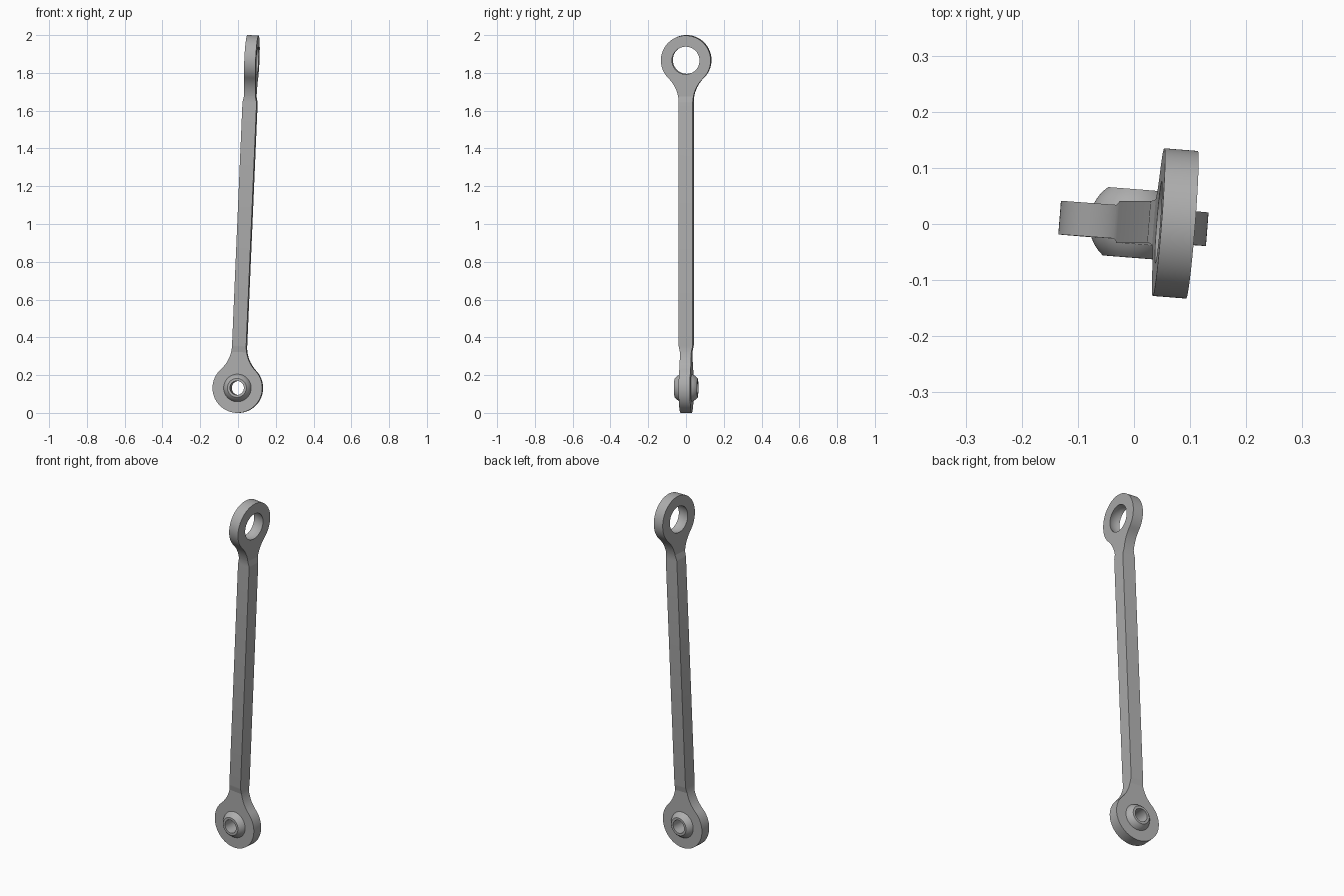
import bpy, bmesh
from math import pi, sin, cos, sqrt, atan2, radians
from mathutils import Matrix, Vector

cube = bpy.data.objects.get("Cube")
if cube:
    bpy.data.objects.remove(cube)

EYE_R, EYE_T = 0.132, 0.030      # eye outer radius, half thickness
BORE_R, BALL_R = 0.073, 0.079    # bore at the faces, ball radius
ROD, NECK, END = 0.0375, 0.19, 0.225   # rod half width, taper start and end
FILLET = (ROD**2 + END**2 - EYE_R**2) / (2 * (EYE_R - ROD))

steel = bpy.data.materials.new("grey steel")
steel.use_nodes = True
steel.diffuse_color = (0.42, 0.42, 0.42, 1)
steel.node_tree.nodes["Principled BSDF"].inputs["Base Color"].default_value = steel.diffuse_color

# Link frame: lower eye centre at the origin, upper eye along the leaning z axis
low, high = Vector((-0.001, 0.001, 0.132)), Vector((0.0735, 0.001, 1.867))
LENGTH = (high - low).length
lean = atan2(high.x - low.x, high.z - low.z)
frame = Matrix.Translation(low) @ Matrix.Rotation(lean, 4, 'Y') @ Matrix.Rotation(radians(-4.5), 4, 'Z')
upper = Matrix.Translation((0, 0, LENGTH)) @ Matrix.Rotation(pi / 2, 4, 'Z') @ Matrix.Rotation(pi, 4, 'Y')


def loft(name, loops, place, closed=False):
    """Bridge equal loops of points; cap the ends or close the chain."""
    bm = bmesh.new()
    rows = [[bm.verts.new(p) for p in loop] for loop in loops]
    pairs = list(zip(rows, rows[1:]))
    if closed:
        pairs.append((rows[-1], rows[0]))
    else:
        bm.faces.new(rows[0])
        bm.faces.new(rows[-1])
    n = len(rows[0])
    for a, b in pairs:
        for i in range(n):
            j = (i + 1) % n
            bm.faces.new((a[i], a[j], b[j], b[i]))
    bmesh.ops.recalc_face_normals(bm, faces=bm.faces)
    mesh = bpy.data.meshes.new(name)
    bm.to_mesh(mesh)
    bm.free()
    mesh.materials.append(steel)
    obj = bpy.data.objects.new(name, mesh)
    obj.matrix_world = frame @ place
    bpy.context.collection.objects.link(obj)
    bpy.ops.object.select_all(action='DESELECT')
    obj.select_set(True)
    bpy.context.view_layer.objects.active = obj
    bpy.ops.object.shade_smooth_by_angle(angle=radians(30))


def fillet_width(s):
    return ROD + FILLET - sqrt(FILLET**2 - (END - s)**2)


def eye_outline():
    """Half outline from the bottom of the eye up to the neck, then mirrored."""
    join = atan2(END, ROD + FILLET)
    half = []
    for i in range(41):
        a = -pi / 2 + (join + pi / 2) * i / 40
        half.append((EYE_R * cos(a), EYE_R * sin(a)))
    start = half[-1][1]
    for i in range(1, 11):
        s = start + (NECK - start) * i / 10
        half.append((fillet_width(s), s))
    w = half[-1][0]
    half += [(w * k / 4, NECK) for k in (3, 2, 1, 0)]
    return half + [(-x, z) for x, z in reversed(half[1:-1])]


def ring(radius, y, angles):
    return [(radius * cos(a), y, radius * sin(a)) for a in angles]


# Eyes with a concave socket bore
outline = eye_outline()
angles = [atan2(z, x) for x, z in outline]
for name, place in (("lower_eye", Matrix.Identity(4)), ("upper_eye", upper)):
    loops = [[(x, y, z) for x, z in outline] for y in (EYE_T, -EYE_T)]
    for k in range(-3, 4):
        y = EYE_T * k / 3
        loops.append(ring(sqrt(BALL_R**2 - y * y), y, angles))
    loft(name, loops, place, closed=True)

# Square rod, flattening into the neck of each eye
ends = []
for i in range(6):
    s = NECK + (END - NECK) * i / 5
    ends.append((s, fillet_width(s), EYE_T + (ROD - EYE_T) * i / 5))
sections = ends + [(LENGTH - s, t, w) for s, w, t in reversed(ends)]
loft("rod", [[(w, t, s), (-w, t, s), (-w, -t, s), (w, -t, s)] for s, w, t in sections],
     Matrix.Identity(4))

# Truncated ball with a through hole, seated in the lower eye
HALF, HOLE = 0.061, 0.037
turn = [2 * pi * i / 64 for i in range(64)]
ball = [ring(HOLE, HALF, turn), ring(HOLE, -HALF, turn)]
for k in range(-8, 9):
    y = HALF * k / 8
    ball.append(ring(sqrt(BALL_R**2 - y * y), y, turn))
loft("swivel_ball", ball, Matrix.Identity(4), closed=True)
